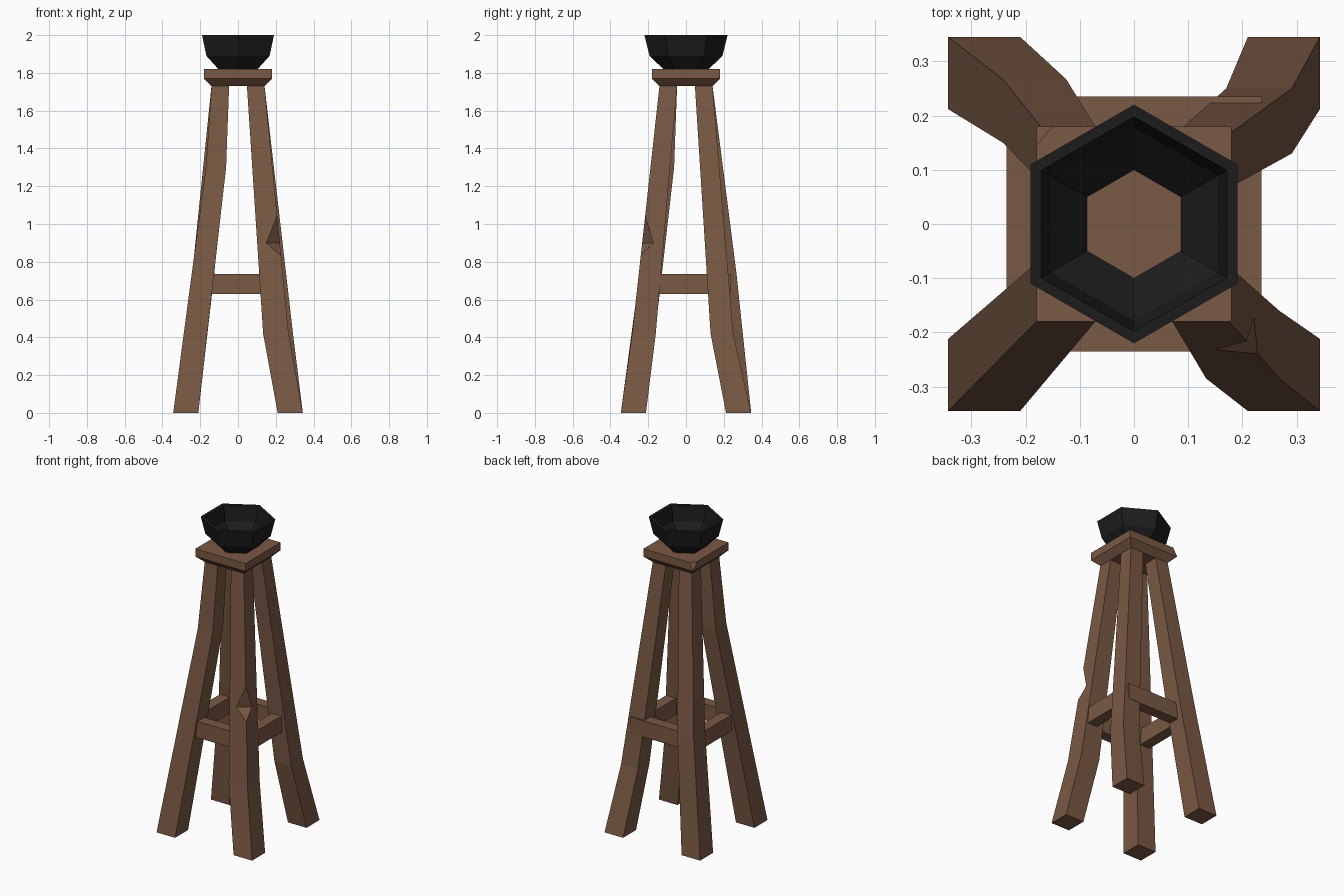
import bpy, bmesh, math
from mathutils import Vector

if "Cube" in bpy.data.objects:
    bpy.data.objects.remove(bpy.data.objects["Cube"])


def material(name, rgb):
    m = bpy.data.materials.new(name)
    m.diffuse_color = (*rgb, 1)
    m.use_nodes = True
    m.node_tree.nodes["Principled BSDF"].inputs["Base Color"].default_value = m.diffuse_color
    return m


WOOD = material("brown wood", (0.195, 0.1, 0.058))
IRON = material("black iron", (0.012, 0.012, 0.012))


def finish(bm, name, mat):
    bmesh.ops.recalc_face_normals(bm, faces=bm.faces)
    me = bpy.data.meshes.new(name)
    bm.to_mesh(me)
    bm.free()
    me.materials.append(mat)
    ob = bpy.data.objects.new(name, me)
    bpy.context.collection.objects.link(ob)
    return ob


def loft(name, rings, mat, cap=True, loop=False):
    """Skin a list of point rings."""
    bm = bmesh.new()
    rows = [[bm.verts.new(p) for p in r] for r in rings]
    n = len(rows[0])
    pairs = list(zip(rows, rows[1:])) + ([(rows[-1], rows[0])] if loop else [])
    for a, b in pairs:
        for i in range(n):
            j = (i + 1) % n
            bm.faces.new((a[i], a[j], b[j], b[i]))
    if cap:
        bm.faces.new(rows[0])
        bm.faces.new(rows[-1])
    return finish(bm, name, mat)


def hull(name, pts, mat):
    bm = bmesh.new()
    for p in pts:
        bm.verts.new(p)
    bmesh.ops.convex_hull(bm, input=bm.verts)
    bmesh.ops.dissolve_limit(bm, angle_limit=0.01, verts=bm.verts, edges=bm.edges)
    return finish(bm, name, mat)


def rect(x0, x1, y0, y1, z):
    return [(x0, y0, z), (x1, y0, z), (x1, y1, z), (x0, y1, z)]


# Crooked legs: foot, one bend each, top
def leg(name, sx, sy, bend):
    secs = [(.21, .343, .212, .345, 0), bend, (.047, .14, .047, .14, 1.735)]
    return loft(name, [rect(sx * a, sx * b, sy * c, sy * d, z) for a, b, c, d, z in secs], WOOD)


leg("front_left_leg", -1, -1, (.063, .17, .063, .17, 1.3))
leg("back_left_leg", -1, 1, (.125, .242, .15, .267, .74))
leg("back_right_leg", 1, 1, (.17, .291, .13, .25, .42))
notched = leg("front_right_leg", 1, -1, (.133, .268, .16, .285, .42))

# Notch chopped out of the front right leg's outer corner
corner = [Vector(p) for p in ((.208, -.217, 1.05), (.23, -.24, .83), (.15, -.232, .9), (.219, -.175, .9))]
mid = (corner[2] + corner[3]) / 2
cutter = hull("notch_cutter", [mid + (p - mid) * 1.25 for p in corner], WOOD)
cutter.hide_render = True
cutter.hide_set(True)
mod = notched.modifiers.new("notch", "BOOLEAN")
mod.operation = "DIFFERENCE"
mod.solver = "EXACT"
mod.object = cutter
bpy.context.view_layer.objects.active = notched
bpy.ops.object.modifier_apply(modifier=mod.name)
bpy.data.objects.remove(cutter)

# Square ring of braces
O, I = .235, .165
loft("brace_ring", [rect(-O, O, -O, O, .63), rect(-O, O, -O, O, .735),
                    rect(-I, I, -I, I, .735), rect(-I, I, -I, I, .63)], WOOD, cap=False, loop=True)

# Top plate with bevelled underside and one chipped corner
W = .18
pts = rect(-.14, .14, -.14, .14, 1.73) + rect(-W, W, -W, W, 1.77) + rect(-W, W, -W, W, 1.82)[:3]
pts += [(-W, .145, 1.82), (-.15, W, 1.82)]
hull("top_plate", pts, WOOD)

# Hexagonal open-bottomed bowl
profile = [(.12, 1.82), (.193, 1.89), (.22, 2.0), (.198, 2.0), (.178, 1.9), (.1, 1.82)]
rings = [[(r * math.sin(math.pi * k / 3), r * math.cos(math.pi * k / 3), z) for k in range(6)]
         for r, z in profile]
loft("fire_bowl", rings, IRON, cap=False, loop=True)
